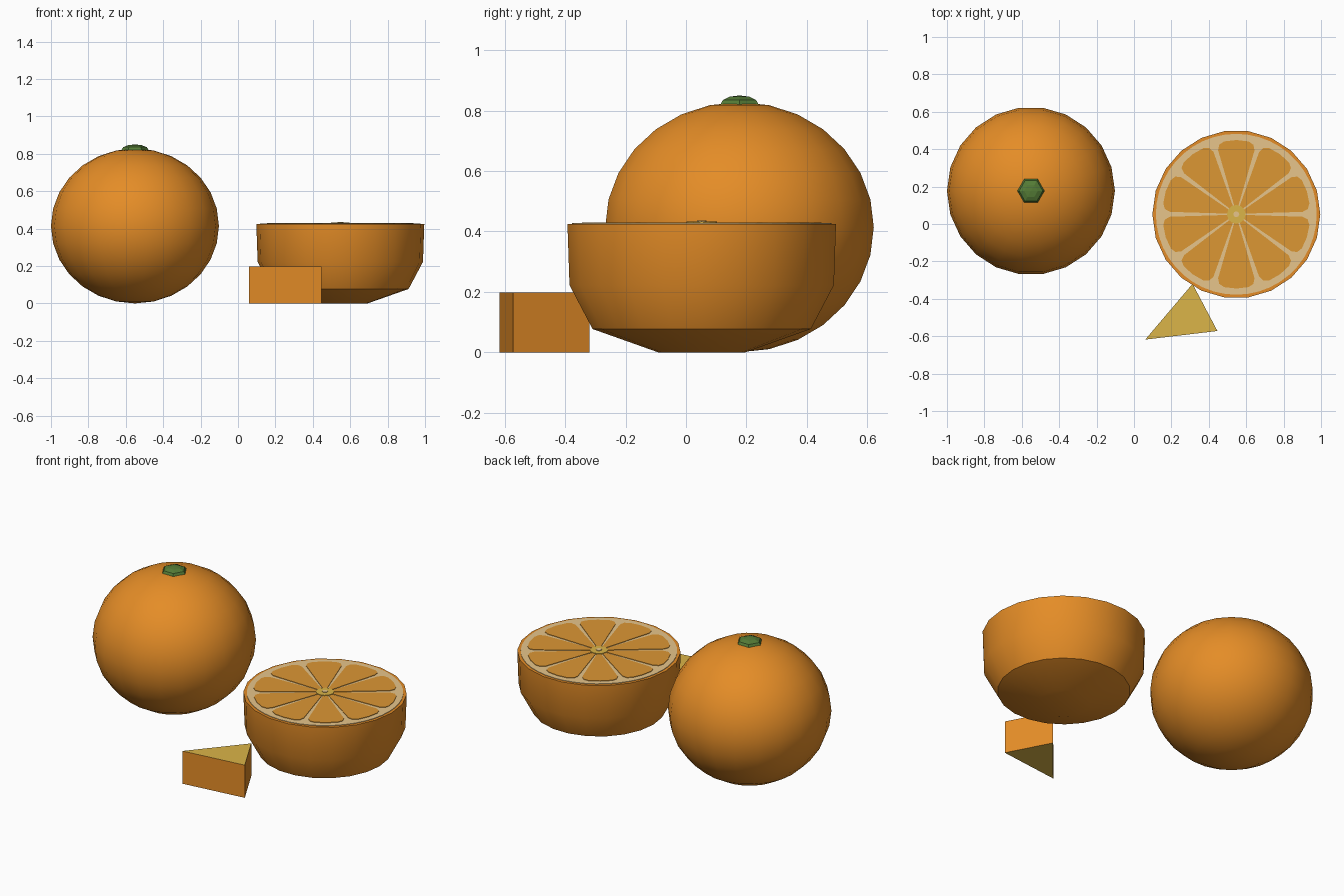
import bpy, bmesh, math

if "Cube" in bpy.data.objects:
    bpy.data.objects.remove(bpy.data.objects["Cube"])


def material(name, rgb):
    m = bpy.data.materials.new(name)
    m.diffuse_color = (*rgb, 1)
    m.use_nodes = True
    m.node_tree.nodes["Principled BSDF"].inputs["Base Color"].default_value = m.diffuse_color
    return m


RIND = material("orange rind", (0.78, 0.265, 0.02))
FLESH = material("orange flesh", (0.72, 0.31, 0.034))
PITH = material("pale pith", (0.87, 0.61, 0.28))
YELLOW = material("yellow pulp", (0.71, 0.46, 0.065))
GREEN = material("stem green", (0.09, 0.20, 0.037))


def finish(name, bm, mats, loc, smooth=None):
    bmesh.ops.recalc_face_normals(bm, faces=bm.faces)
    me = bpy.data.meshes.new(name)
    bm.to_mesh(me)
    bm.free()
    ob = bpy.data.objects.new(name, me)
    bpy.context.collection.objects.link(ob)
    ob.location = loc
    for m in mats:
        me.materials.append(m)
    if smooth is not None:
        bpy.ops.object.select_all(action='DESELECT')
        ob.select_set(True)
        bpy.context.view_layer.objects.active = ob
        bpy.ops.object.shade_smooth_by_angle(angle=math.radians(smooth))
    return ob


def lathe(name, profile, n, mat, loc, smooth=None):
    """Revolve (radius, z) points, bottom to top, and close the ends."""
    bm = bmesh.new()
    rings = []
    for r, z in profile:
        count = n if r > 1e-6 else 1
        rings.append([bm.verts.new((r * math.cos(math.tau * k / n),
                                    r * math.sin(math.tau * k / n), z)) for k in range(count)])
    for a, b in zip(rings, rings[1:]):
        for k in range(n):
            j = (k + 1) % n
            quad = [a[k % len(a)], a[j % len(a)], b[j % len(b)], b[k % len(b)]]
            bm.faces.new(list(dict.fromkeys(quad)))
    for ring in (rings[0], rings[-1]):
        if len(ring) > 1:
            bm.faces.new(ring)
    return finish(name, bm, [mat], loc, smooth)


def ball(r, h, rings):
    return [(r * math.sin(math.pi * i / rings), -h * math.cos(math.pi * i / rings))
            for i in range(rings + 1)]


def prism(bm, points, z0, z1):
    low = [bm.verts.new((x, y, z0)) for x, y in points]
    face = bm.faces.new(low)
    up = bmesh.ops.extrude_face_region(bm, geom=[face])["geom"]
    for v in up:
        if isinstance(v, bmesh.types.BMVert):
            v.co.z = z1
    if not any(face in e.link_faces for e in low[0].link_edges):
        bm.faces.new(low)


# Whole fruit with its stem button
lathe("whole_orange", ball(0.449, 0.414, 14), 22, RIND, (-0.551, 0.177, 0.414), 40)
lathe("stem_button", ball(0.073, 0.03, 6), 6, GREEN, (-0.551, 0.177, 0.82))

# Halved fruit: rind bowl, pith disc, flesh segments, core
HALF = (0.547, 0.052, 0)
lathe("half_rind", [(0.146, 0), (0.365, 0.077), (0.442, 0.222), (0.449, 0.424)],
      22, RIND, HALF, 40)
lathe("half_pith", [(0.430, 0.422), (0.430, 0.427)], 44, PITH, HALF)

bm = bmesh.new()
side = [(0.045, 13.5), (0.355, 15.9), (0.383, 13.8), (0.395, 9.5)]
outline = [(r, -a) for r, a in side] + [(0.397, 0)] + side[::-1]
for k in range(10):
    pts = []
    for r, a in outline:
        t = math.radians(18 + 36 * k + a)
        pts.append((r * math.cos(t), r * math.sin(t)))
    prism(bm, pts, 0.425, 0.430)
finish("flesh_segments", bm, [FLESH], HALF)
lathe("half_core", [(0.05, 0.426), (0.05, 0.433)], 12, YELLOW, HALF)
lathe("core_centre", [(0.016, 0.43), (0.016, 0.436)], 8, PITH, HALF)

# Loose wedge: rind sides, yellow top and bottom
bm = bmesh.new()
prism(bm, [(0.313, -0.320), (0.060, -0.618), (0.446, -0.572)], 0, 0.198)
bm.normal_update()
for f in bm.faces:
    f.material_index = 1 if abs(f.normal.z) > 0.5 else 0
finish("cut_wedge", bm, [RIND, YELLOW], (0, 0, 0))
